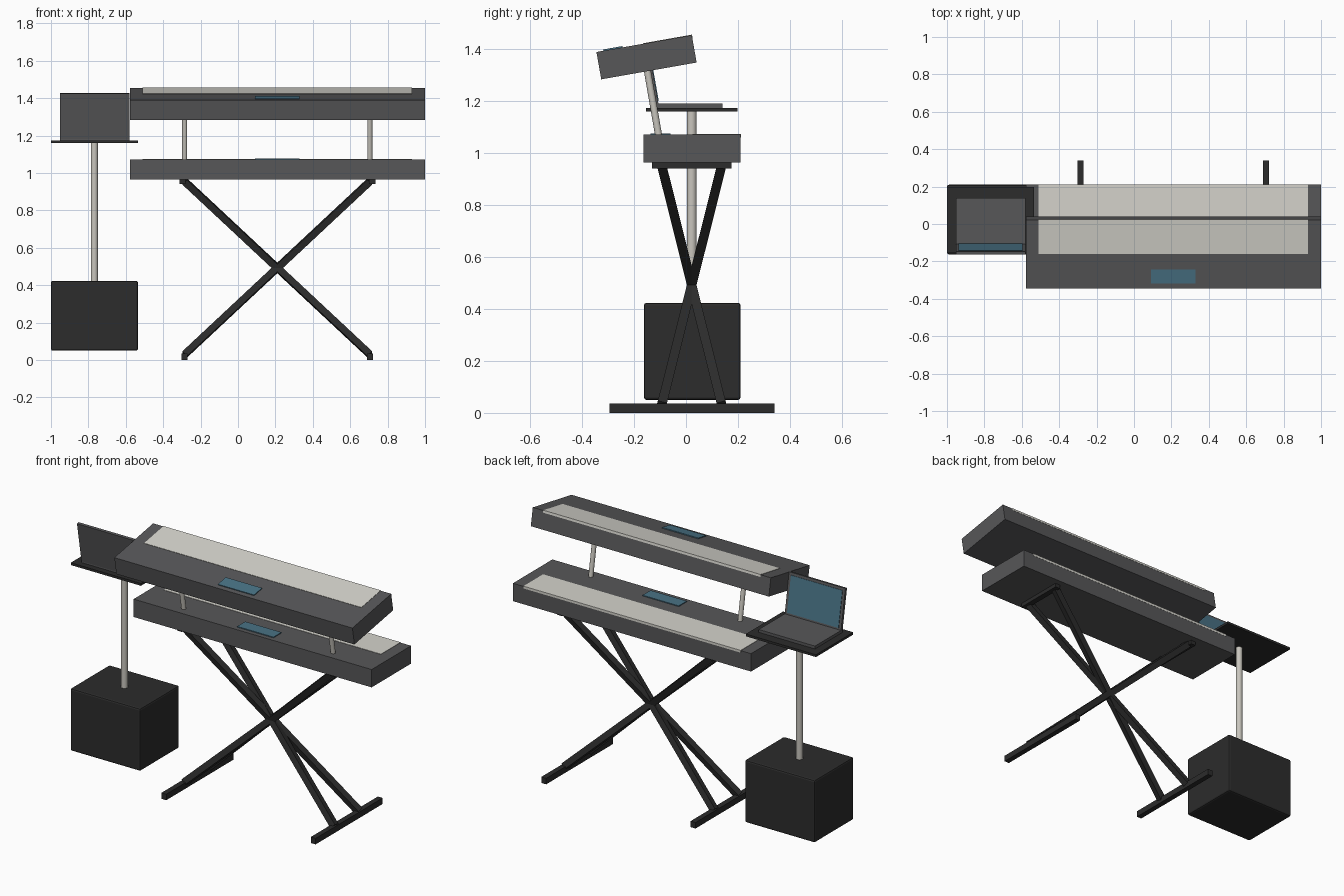
import bpy, bmesh, math
from mathutils import Vector, Matrix

if "Cube" in bpy.data.objects:
    bpy.data.objects.remove(bpy.data.objects["Cube"])


def material(name, rgb):
    m = bpy.data.materials.new(name)
    m.diffuse_color = (*rgb, 1.0)
    m.use_nodes = True
    m.node_tree.nodes["Principled BSDF"].inputs["Base Color"].default_value = m.diffuse_color
    return m


BODY = material("dark grey casing", (0.095, 0.095, 0.099))
BLACK = material("black", (0.025, 0.025, 0.025))
KEYS = material("ivory keys", (0.66, 0.65, 0.60))
METAL = material("pale metal", (0.58, 0.56, 0.51))
SCREEN = material("blue screen", (0.066, 0.168, 0.235))
TILT = math.radians(10)


def finish(name, bm, mat, loc=(0, 0, 0), tilt=0.0):
    me = bpy.data.meshes.new(name)
    bm.to_mesh(me)
    bm.free()
    me.materials.append(mat)
    ob = bpy.data.objects.new(name, me)
    ob.location = loc
    ob.rotation_euler = (tilt, 0, 0)
    bpy.context.collection.objects.link(ob)
    return ob


def box(name, x, y, z, mat, loc=(0, 0, 0), tilt=0.0, bevel=0.0):
    """Box from three (low, high) ranges."""
    bm = bmesh.new()
    size = [r[1] - r[0] for r in (x, y, z)]
    mid = [(r[0] + r[1]) / 2 for r in (x, y, z)]
    bmesh.ops.create_cube(bm, size=1, matrix=Matrix.Translation(mid) @ Matrix.Diagonal((*size, 1)))
    if bevel:
        bmesh.ops.bevel(bm, geom=bm.edges[:], offset=bevel, segments=2, profile=0.5, affect='EDGES')
    return finish(name, bm, mat, loc, tilt)


def between(a, b):
    """Matrix that lays the local z axis along a-b, and its length."""
    a, b = Vector(a), Vector(b)
    d = b - a
    z = d.normalized()
    y = z.cross(Vector((1, 0, 0))).cross(z).cross(z).normalized()
    x = y.cross(z)
    rot = Matrix((x, y, z)).transposed().to_4x4()
    return Matrix.Translation((a + b) / 2) @ rot, d.length


def bar(name, a, b, w, mat):
    m, length = between(a, b)
    bm = bmesh.new()
    bmesh.ops.create_cube(bm, size=1, matrix=m @ Matrix.Diagonal((w, w, length, 1)))
    return finish(name, bm, mat)


def rod(name, a, b, r, mat):
    m, length = between(a, b)
    bm = bmesh.new()
    bmesh.ops.create_cone(bm, cap_ends=True, segments=24, radius1=r, radius2=r, depth=length, matrix=m)
    for f in bm.faces:
        f.smooth = len(f.verts) == 4
    return finish(name, bm, mat)


# Two keyboards, keys on the rear (player) side; origin at the front top edge
def keyboard(name, loc, tilt):
    box(name + "_casing", (-0.578, 1.0), (0, 0.373), (-0.107, 0), BODY, loc, tilt)
    box(name + "_keys", (-0.51, 0.93), (0.188, 0.374), (-0.012, 0.002), KEYS, loc, tilt)
    box(name + "_display", (0.09, 0.33), (0.027, 0.103), (-0.002, 0.005), SCREEN, loc, tilt)


keyboard("lower_keyboard", (0, -0.163, 1.072), 0)
keyboard("upper_keyboard", (0, -0.345, 1.39), TILT)

# Crossed stand: feet, top rests, posts and four straight legs
CX, CY, HALF = 0.21, 0.022, 0.495
for side, label in ((-1, "left"), (1, "right")):
    x = CX + side * HALF
    box(label + "_foot", (x - 0.016, x + 0.016), (-0.295, 0.34), (0, 0.036), BLACK)
    xr = CX + side * (HALF + 0.012)
    box(label + "_rest", (xr - 0.017, xr + 0.017), (-0.13, 0.175), (0.942, 0.966), BLACK)
    rod(label + "_upper_post", (x, -0.104, 1.06), (x, -0.150, 1.325), 0.0135, METAL)
    for s, end in ((-1, "front"), (1, "rear")):
        bar(f"{label}_{end}_leg", (x, CY + s * 0.116, 0.03),
            (CX - side * HALF, CY - s * 0.116, 0.955), 0.036, BLACK)

# Speaker cabinet with pole and tray
box("speaker_cabinet", (-1.0, -0.535), (-0.162, 0.21), (0.05, 0.424), BLACK, bevel=0.01)
rod("tray_pole", (-0.768, 0.022, 0.42), (-0.768, 0.022, 1.165), 0.019, METAL)
box("tray", (-1.0, -0.535), (-0.155, 0.198), (1.16, 1.174), BLACK)

# Laptop, open towards the rear
hinge = (0, -0.113, 1.184)
box("laptop_base", (-0.953, -0.58), (-0.12, 0.14), (1.174, 1.191), BODY)
box("laptop_lid", (-0.953, -0.58), (-0.008, 0.008), (0, 0.245), BODY, hinge, TILT)
box("laptop_screen", (-0.937, -0.596), (0.006, 0.011), (0.016, 0.23), SCREEN, hinge, TILT)
